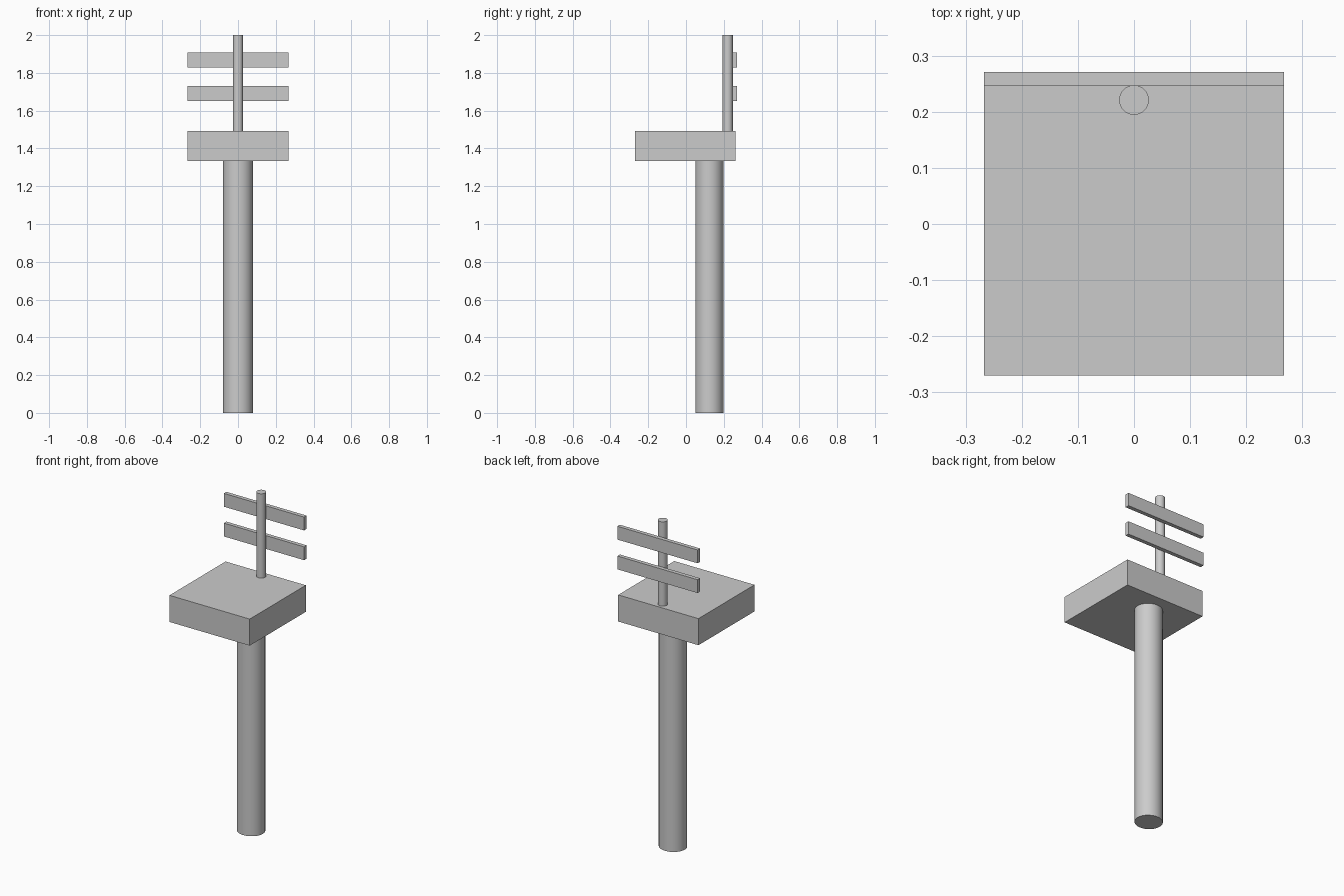
import bpy

if "Cube" in bpy.data.objects:
    bpy.data.objects.remove(bpy.data.objects["Cube"])


def box(name, x, y, z):
    """Box from (min, max) pairs on each axis."""
    bpy.ops.mesh.primitive_cube_add(size=1, location=[sum(a) / 2 for a in (x, y, z)])
    ob = bpy.context.object
    ob.name = name
    ob.scale = [a[1] - a[0] for a in (x, y, z)]
    bpy.ops.object.transform_apply(location=False, rotation=False)
    return ob


def rod(name, rx, ry, y, z, sides=32):
    """Upright smooth rod centred on x = 0."""
    bpy.ops.mesh.primitive_cylinder_add(vertices=sides, radius=1, depth=z[1] - z[0],
                                        location=(0, y, sum(z) / 2))
    ob = bpy.context.object
    ob.name = name
    ob.scale = (rx, ry, 1)
    bpy.ops.object.transform_apply(location=False, rotation=False)
    bpy.ops.object.shade_smooth_by_angle()
    return ob


HALF = 0.267

# Column and seat
rod("column", 0.079, 0.075, 0.124, (0, 1.333))
box("seat", (-HALF, HALF), (-0.27, 0.263), (1.333, 1.493))

# Backrest post and its two slats
rod("back_post", 0.0265, 0.0265, 0.221, (1.493, 2.0))
for name, z in (("lower_slat", 1.69), ("upper_slat", 1.869)):
    box(name, (-HALF, HALF), (0.247, 0.271), (z - 0.04, z + 0.04))
